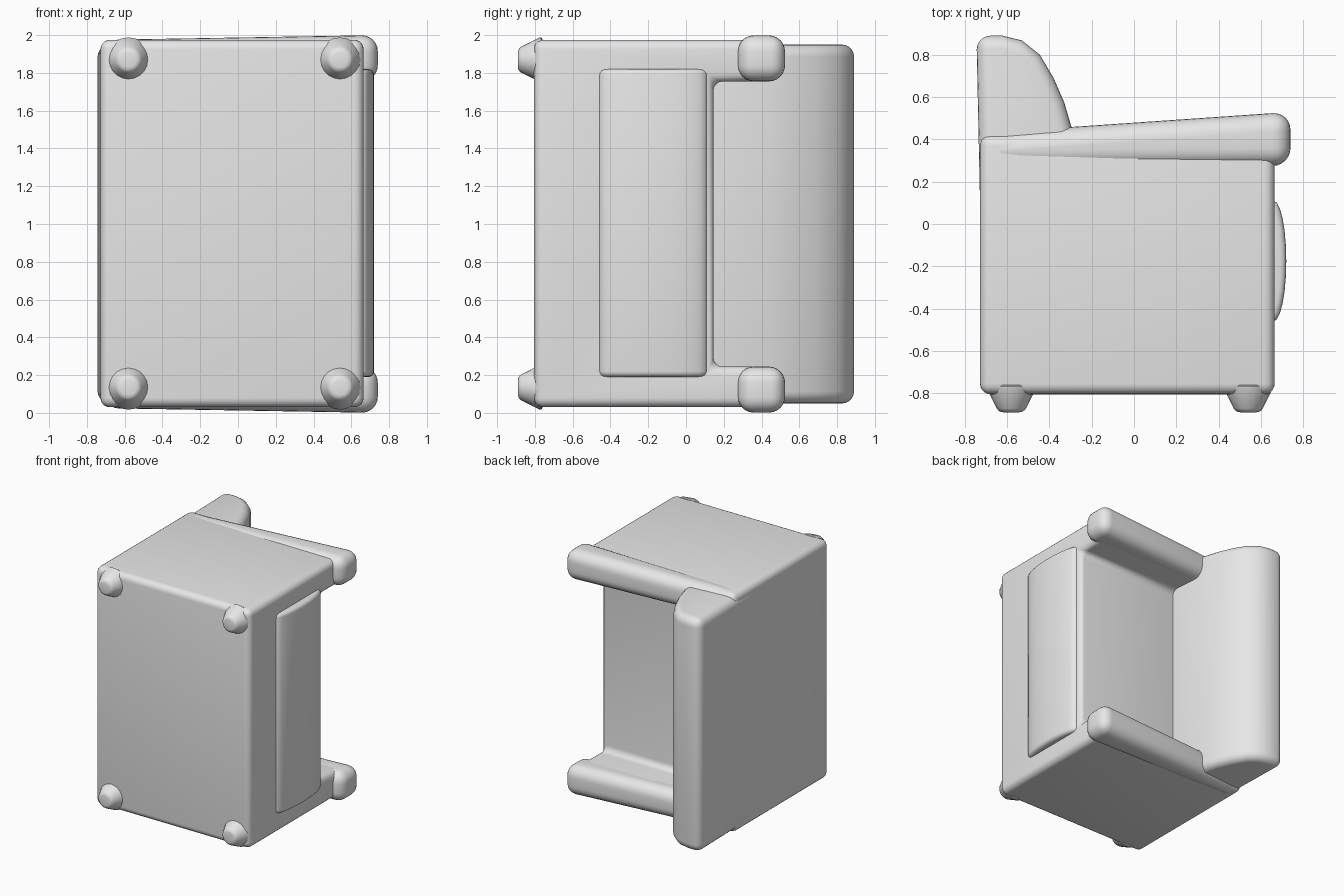
import bpy, bmesh, math
from mathutils import Matrix

if "Cube" in bpy.data.objects:
    bpy.data.objects.remove(bpy.data.objects["Cube"])

fabric = bpy.data.materials.new("grey_fabric")
fabric.diffuse_color = (0.8, 0.8, 0.8, 1)
fabric.use_nodes = True
fabric.node_tree.nodes["Principled BSDF"].inputs["Base Color"].default_value = fabric.diffuse_color


def finish(name, bm, bevel, segments=5):
    """Turn a bmesh into a softly rounded, smooth shaded object."""
    bmesh.ops.recalc_face_normals(bm, faces=bm.faces)
    mesh = bpy.data.meshes.new(name)
    bm.to_mesh(mesh)
    bm.free()
    mesh.materials.append(fabric)
    ob = bpy.data.objects.new(name, mesh)
    bpy.context.collection.objects.link(ob)
    mod = ob.modifiers.new("soft_edges", 'BEVEL')
    mod.width, mod.segments = bevel, segments
    mod.limit_method, mod.angle_limit = 'ANGLE', math.radians(40)
    mod.use_clamp_overlap = False
    bpy.ops.object.select_all(action='DESELECT')
    ob.select_set(True)
    bpy.context.view_layer.objects.active = ob
    bpy.ops.object.modifier_apply(modifier=mod.name)
    bpy.ops.object.shade_smooth_by_angle(angle=math.radians(40))
    return ob


def extrude(profile, lo, hi, axis):
    """Extrude a yz profile along x, or an xy profile along z."""
    bm = bmesh.new()
    place = (lambda p, t: (t, *p)) if axis == 'x' else (lambda p, t: (*p, t))
    face = bm.faces.new([bm.verts.new(place(p, lo)) for p in profile])
    ext = bmesh.ops.extrude_face_region(bm, geom=[face])
    move = place((0, 0), hi - lo)
    bmesh.ops.translate(bm, vec=move, verts=[
        g for g in ext["geom"] if isinstance(g, bmesh.types.BMVert)])
    return bm


# Seat base with the two arm panels, one U-shaped section
section = [(-0.805, 0.03), (0.42, 0.03), (0.42, 0.245), (0.145, 0.245),
           (0.145, 1.755), (0.42, 1.755), (0.42, 1.975), (-0.805, 1.975)]
finish("seat_base", extrude(section, -0.728, 0.665, 'x'), 0.05)

# Backrest, sweeping up from the seat
back = [(-0.715, -0.5), (-0.27, -0.5), (-0.265, 0.14), (-0.293, 0.45),
        (-0.33, 0.575), (-0.38, 0.69), (-0.445, 0.80), (-0.53, 0.868),
        (-0.62, 0.89), (-0.745, 0.89)]
finish("backrest", extrude(back, 0.05, 1.95, 'z'), 0.065)

# Rounded armrests, slightly thinner toward the back
arm = [(-0.715, 0.26), (-0.715, 0.43), (0.74, 0.53), (0.74, 0.275)]
for name, inner, outer in (("armrest_a", 0.245, 0.0), ("armrest_b", 1.755, 2.0)):
    bm = extrude(arm, min(inner, outer), max(inner, outer), 'z')
    for v in bm.verts:
        if v.co.x < 0 and abs(v.co.z - outer) < 0.01:
            v.co.z += 0.025 if outer < 1 else -0.025
    finish(name, bm, 0.085, 6)

# Padded bulge on the front below the seat
pad = [(0.60, -0.46)]
for i in range(13):
    t = math.pi * (i / 12 - 0.5)
    pad.append((0.66 + 0.06 * math.cos(t), -0.175 + 0.285 * math.sin(t)))
pad.append((0.60, 0.11))
bm = extrude(pad, 0.19, 1.82, 'z')
finish("front_pad", bm, 0.03, 4)

# Four stubby tapered feet
for x in (-0.58, 0.54):
    for z in (0.135, 1.87):
        bm = bmesh.new()
        rot = Matrix.Rotation(math.radians(90), 4, 'X')
        bmesh.ops.create_cone(
            bm, cap_ends=True, segments=20, radius1=0.125, radius2=0.06,
            depth=0.13, matrix=Matrix.Translation((x, -0.825, z)) @ rot)
        finish("foot", bm, 0.02, 3)
